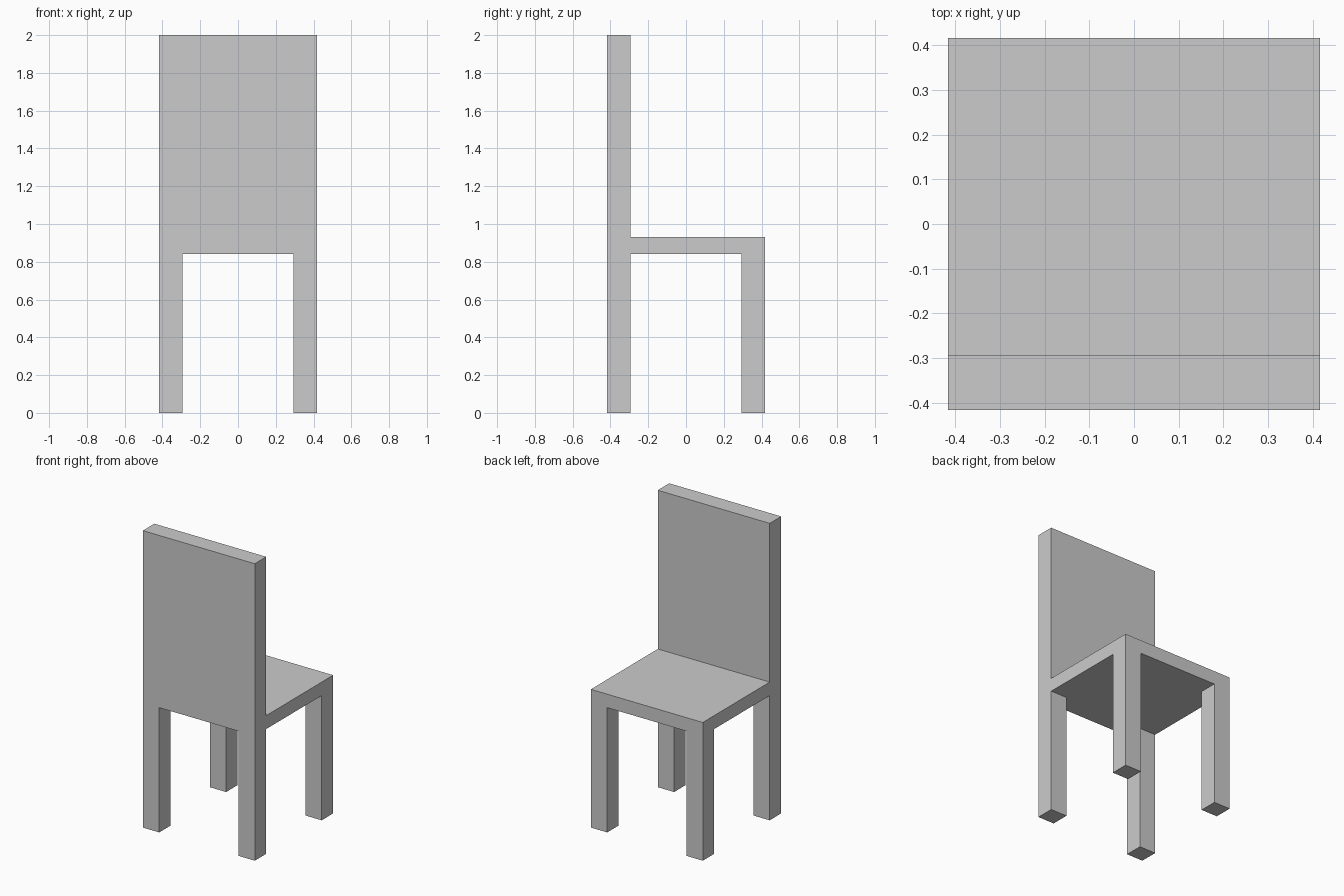
import bpy, bmesh
from mathutils import Matrix, Vector

if "Cube" in bpy.data.objects:
    bpy.data.objects.remove(bpy.data.objects["Cube"])

HALF, INNER = 0.417, 0.295          # outer edge and inner leg edge
SEAT_LOW, SEAT_TOP, TOP = 0.84, 0.931, 2.0

bm = bmesh.new()


def extrude(test, z):
    """Pull the matching faces straight up or down to height z."""
    bm.normal_update()
    faces = [f for f in bm.faces if test(f.calc_center_median(), f.normal)]
    new = bmesh.ops.extrude_face_region(bm, geom=faces)["geom"]
    for v in new:
        if isinstance(v, bmesh.types.BMVert):
            v.co.z = z
    # remove the covered faces so the inside stays hollow
    bmesh.ops.delete(bm, geom=[f for f in faces if f.is_valid], context='FACES')


# Seat slab, cut into a 3 x 3 layout
bmesh.ops.create_cube(bm, size=1, matrix=Matrix.Translation(
    (0, 0, (SEAT_LOW + SEAT_TOP) / 2)) @ Matrix.Diagonal(
    (2 * HALF, 2 * HALF, SEAT_TOP - SEAT_LOW, 1)))
for axis in (Vector((1, 0, 0)), Vector((0, 1, 0))):
    for side in (-1, 1):
        bmesh.ops.bisect_plane(bm, geom=bm.verts[:] + bm.edges[:] + bm.faces[:],
                               plane_co=axis * side * INNER, plane_no=axis)

# Four legs from the bottom corners
extrude(lambda c, n: n.z < -0.9 and abs(c.x) > INNER and abs(c.y) > INNER, 0)
# Tall backrest from the row along -y
extrude(lambda c, n: n.z > 0.9 and c.y < -INNER, TOP)

# Merge coplanar faces into clean flat panels
bmesh.ops.dissolve_limit(bm, angle_limit=0.01, verts=bm.verts[:], edges=bm.edges[:])
bmesh.ops.recalc_face_normals(bm, faces=bm.faces[:])

mesh = bpy.data.meshes.new("chair")
bm.to_mesh(mesh)
bm.free()
bpy.context.collection.objects.link(bpy.data.objects.new("chair", mesh))
